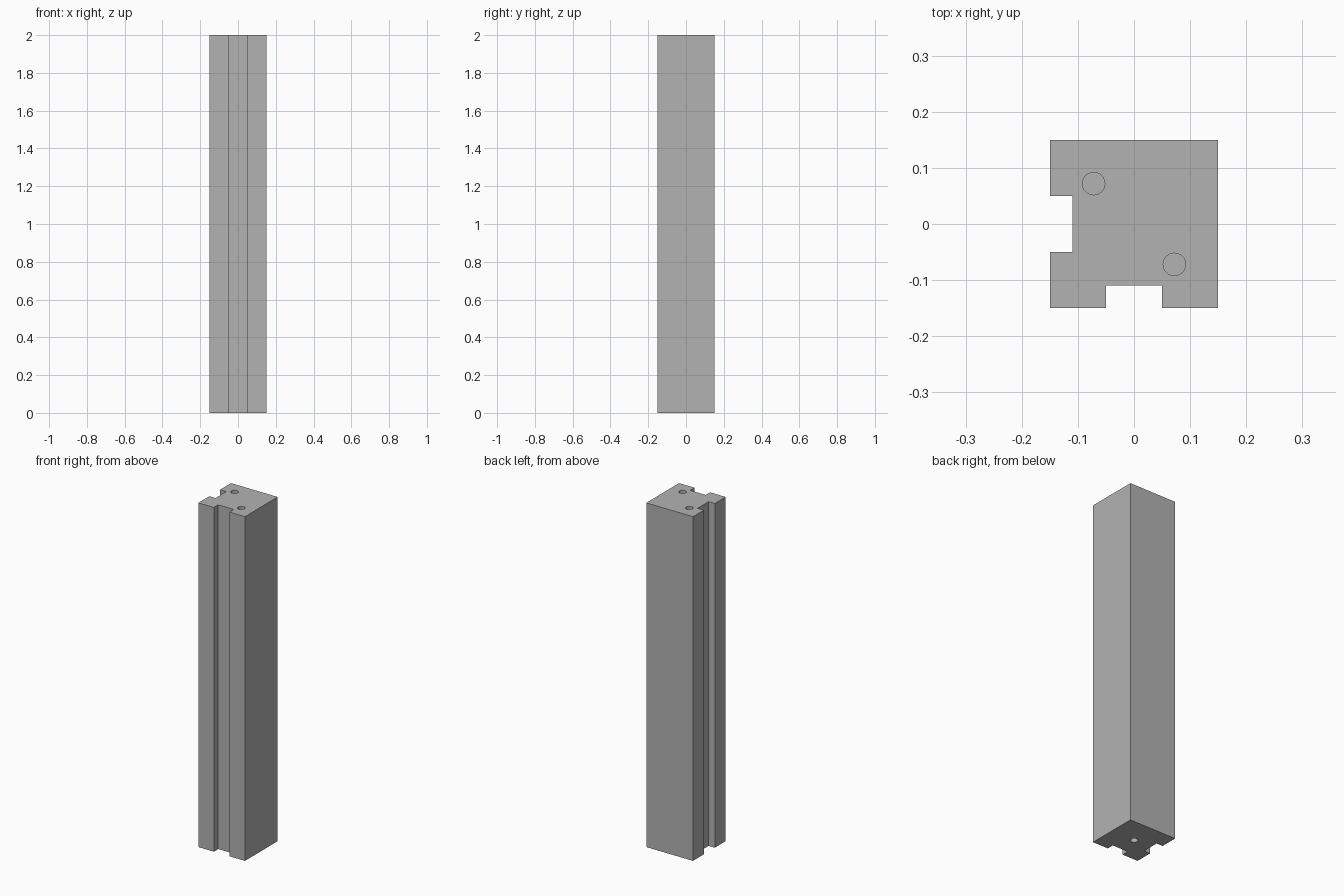
import bpy, bmesh
from mathutils import Matrix

if "Cube" in bpy.data.objects:
    bpy.data.objects.remove(bpy.data.objects["Cube"], do_unlink=True)

HALF, HEIGHT = 0.15, 2.0
SLOT, DEPTH = 0.05, 0.04        # slot half width and depth
HOLE_R, HOLE_DEPTH = 0.02, 0.15

grey = bpy.data.materials.new("plain_grey")
grey.use_nodes = True
colour = (0.45, 0.45, 0.45, 1)
grey.diffuse_color = colour
grey.node_tree.nodes["Principled BSDF"].inputs["Base Color"].default_value = colour


def make_object(name, bm):
    mesh = bpy.data.meshes.new(name)
    bmesh.ops.recalc_face_normals(bm, faces=bm.faces)
    bm.to_mesh(mesh)
    bm.free()
    mesh.materials.append(grey)
    obj = bpy.data.objects.new(name, mesh)
    bpy.context.collection.objects.link(obj)
    return obj


# Post: square profile with slots in the front and the -x side
inner = HALF - DEPTH
front = [(-HALF, -HALF), (-SLOT, -HALF), (-SLOT, -inner),
         (SLOT, -inner), (SLOT, -HALF), (HALF, -HALF)]
side = [(y, x) for x, y in reversed(front[1:-1])]
profile = front + [(HALF, HALF), (-HALF, HALF)] + side
bm = bmesh.new()
base = bm.faces.new([bm.verts.new((x, y, 0)) for x, y in profile])
top = bmesh.ops.extrude_face_region(bm, geom=[base])["geom"]
bmesh.ops.translate(bm, vec=(0, 0, HEIGHT),
                    verts=[v for v in top if isinstance(v, bmesh.types.BMVert)])
post = make_object("slotted_post", bm)

# Blind round holes: two diagonal ones in the top, one in the middle below
holes = [(-0.072, 0.072, HEIGHT), (0.072, -0.072, HEIGHT), (0, 0, 0)]
bm = bmesh.new()
for place in holes:
    bmesh.ops.create_cone(bm, cap_ends=True, segments=32, radius1=HOLE_R,
                          radius2=HOLE_R, depth=2 * HOLE_DEPTH,
                          matrix=Matrix.Translation(place))
cutter = make_object("hole_cutter", bm)
cutter.hide_render = True

# Cut the holes, then discard the cutter
cut = post.modifiers.new("holes", "BOOLEAN")
cut.operation = "DIFFERENCE"
cut.solver = "EXACT"
cut.object = cutter
bpy.ops.object.select_all(action="DESELECT")
bpy.context.view_layer.objects.active = post
post.select_set(True)
bpy.ops.object.modifier_apply(modifier=cut.name)
bpy.data.objects.remove(cutter, do_unlink=True)
bpy.ops.object.shade_smooth_by_angle()
